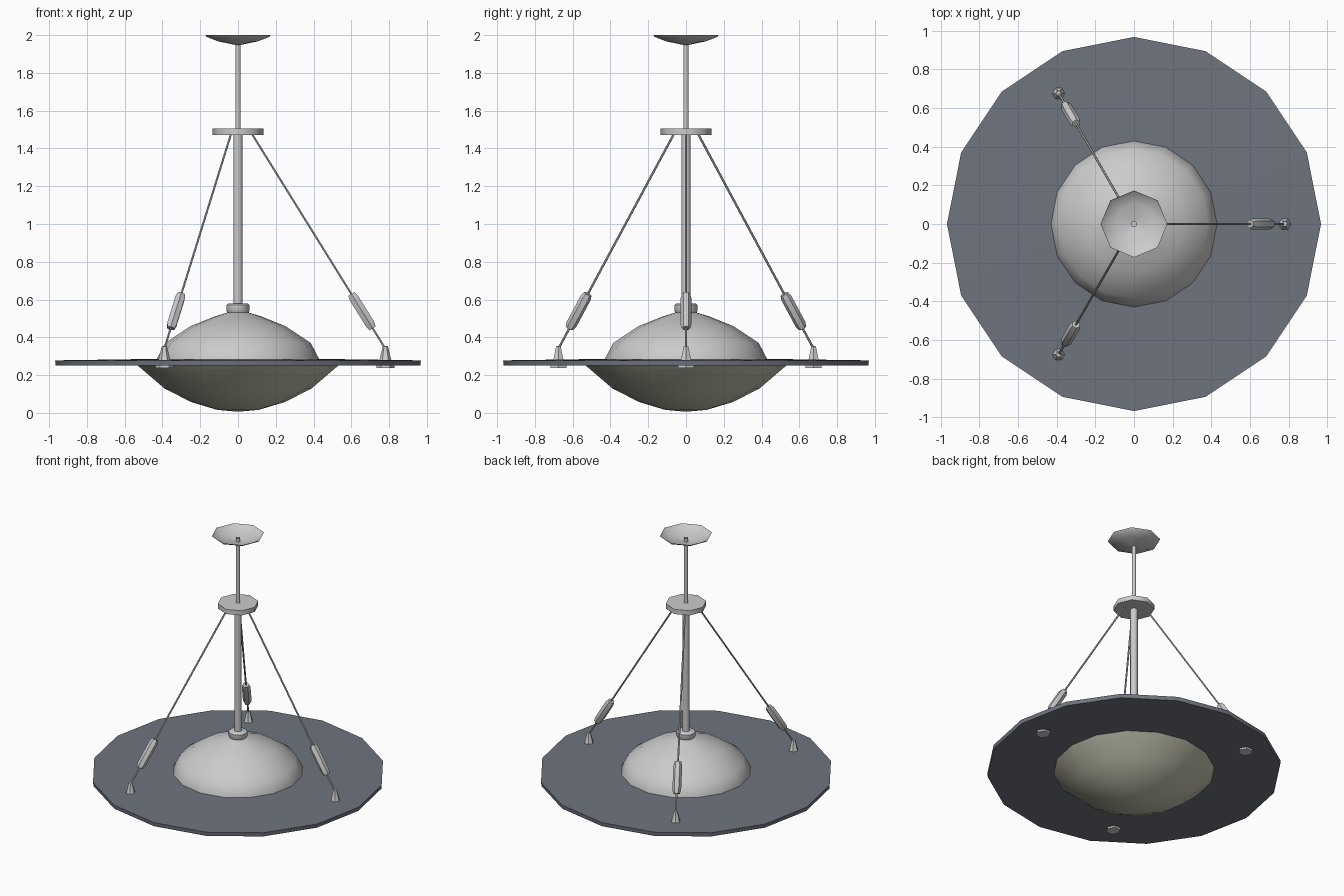
import bpy, bmesh
from math import sin, cos, pi, radians
from mathutils import Vector

if "Cube" in bpy.data.objects:
    bpy.data.objects.remove(bpy.data.objects["Cube"])


def material(name, color):
    m = bpy.data.materials.new(name)
    m.diffuse_color = (*color, 1)
    m.use_nodes = True
    m.node_tree.nodes["Principled BSDF"].inputs["Base Color"].default_value = m.diffuse_color
    return m


def lathe(name, profile, sides, loop=False, mat=None, angle=40):
    """Revolve (radius, z) points about z; radius 0 collapses to one vertex."""
    bm = bmesh.new()
    rings = []
    for r, z in profile:
        if r == 0:
            rings.append([bm.verts.new((0, 0, z))] * sides)
        else:
            rings.append([bm.verts.new((r * cos(2 * pi * i / sides), r * sin(2 * pi * i / sides), z))
                          for i in range(sides)])
    pairs = list(zip(rings, rings[1:]))
    if loop:
        pairs.append((rings[-1], rings[0]))
    for a, b in pairs:
        for i in range(sides):
            j = (i + 1) % sides
            bm.faces.new(dict.fromkeys((a[i], a[j], b[j], b[i])))
    bmesh.ops.recalc_face_normals(bm, faces=bm.faces)
    me = bpy.data.meshes.new(name)
    bm.to_mesh(me)
    bm.free()
    ob = bpy.data.objects.new(name, me)
    bpy.context.collection.objects.link(ob)
    if mat:
        me.materials.append(mat)
    bpy.ops.object.select_all(action='DESELECT')
    bpy.context.view_layer.objects.active = ob
    ob.select_set(True)
    bpy.ops.object.shade_smooth_by_angle(angle=radians(angle))
    return ob


def between(name, a, b, profile, sides):
    """Lathe whose z runs along the segment a-b, profile z given from 0 to 1."""
    d = b - a
    ob = lathe(name, [(r, t * d.length) for r, t in profile], sides, angle=30)
    ob.rotation_mode = 'QUATERNION'
    ob.rotation_quaternion = d.to_track_quat('Z', 'Y')
    ob.location = a
    return ob


slate = material("slate", (0.16, 0.175, 0.21))
glass = material("olive_glass", (0.53, 0.53, 0.42))

# Wide shade ring, glass bowl below and metal dome above
lathe("shade_ring", [(0.43, 0.25), (0.965, 0.25), (0.968, 0.278), (0.43, 0.286)], 16, True, slate)
lathe("glass_bowl", [(0, 0.006), (0.11, 0.016), (0.25, 0.058), (0.39, 0.13), (0.53, 0.25)], 16, mat=glass)
lathe("dome", [(0.43, 0.27), (0.43, 0.285), (0.385, 0.37), (0.25, 0.46), (0.12, 0.512), (0.05, 0.533)], 16)

# Central stem: collar, lower tube, hub, upper rod, ceiling canopy
lathe("collar", [(0, 0.525), (0.052, 0.525), (0.062, 0.54), (0.062, 0.57), (0.052, 0.578), (0, 0.578)], 12)
lathe("lower_tube", [(0.025, 0.57), (0.025, 1.475)], 8, angle=60)
lathe("hub", [(0, 1.472), (0.135, 1.472), (0.135, 1.506), (0, 1.506)], 8, angle=50)
lathe("upper_rod", [(0.014, 1.5), (0.014, 1.975)], 8, angle=60)
lathe("canopy", [(0.173, 2.0), (0.165, 1.99), (0.105, 1.967), (0.014, 1.948)], 8)

# Three stays, each with a cable, turnbuckle and anchor
for k in range(3):
    a = k * 2 * pi / 3

    def at(r, z):
        return Vector((r * cos(a), r * sin(a), z))

    top, foot = at(0.075, 1.475), at(0.78, 0.34)
    between(f"cable_{k}", foot, top, [(0.006, 0), (0.006, 1)], 6)
    between(f"turnbuckle_{k}", top.lerp(foot, 0.745), top.lerp(foot, 0.905),
            [(0, 0), (0.022, 0), (0.029, 0.12), (0.029, 0.88), (0.022, 1), (0, 1)], 6)
    anchor = lathe(f"anchor_{k}", [(0, 0.237), (0.048, 0.237), (0.048, 0.25), (0.03, 0.285),
                                   (0.014, 0.352), (0, 0.355)], 6, angle=30)
    anchor.location = at(0.78, 0)
    anchor.rotation_euler.z = a
